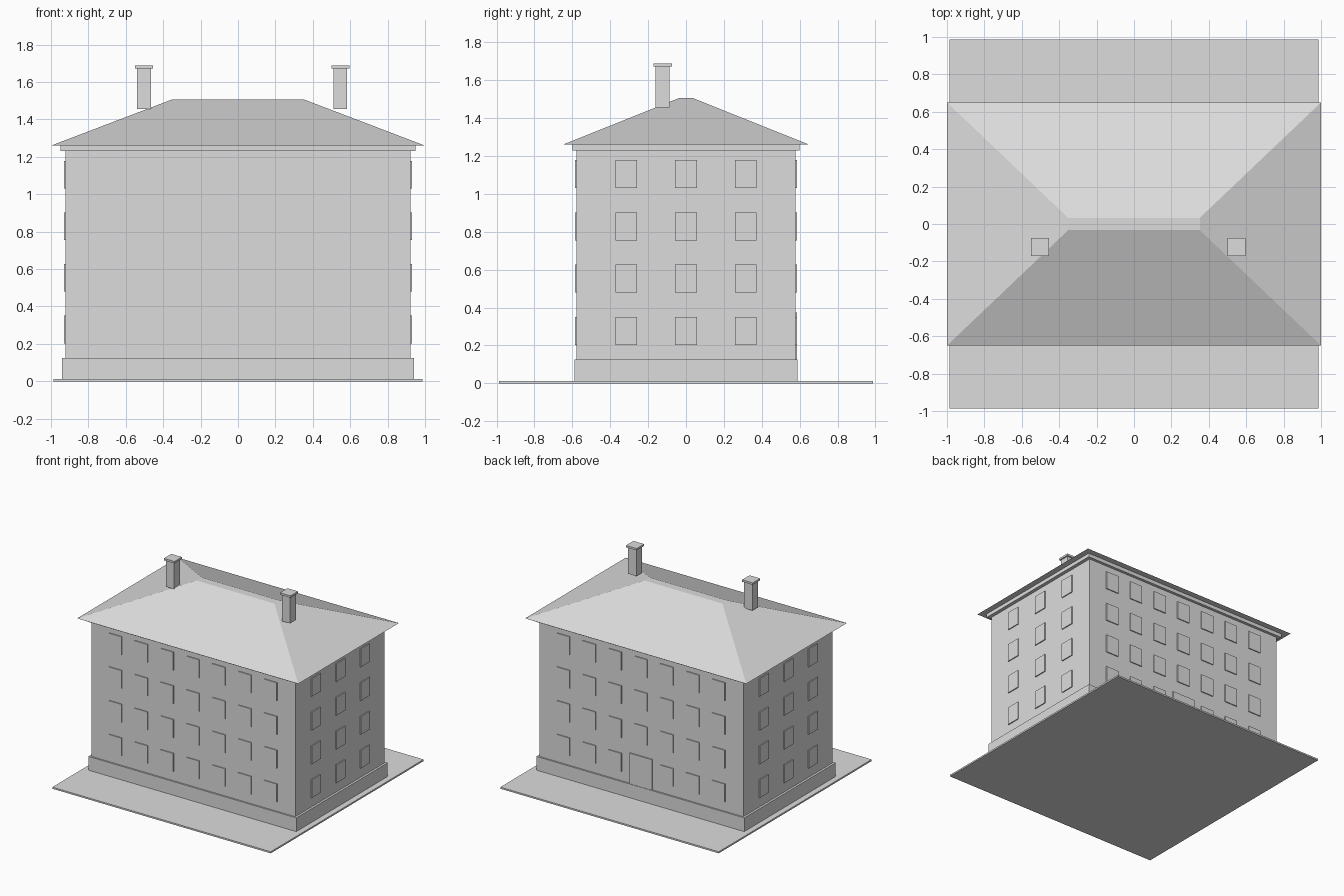
import bpy
import bmesh
from mathutils import Matrix

cube = bpy.data.objects.get("Cube")
if cube:
    bpy.data.objects.remove(cube, do_unlink=True)

# Single plaster colour
GREY = (0.72, 0.72, 0.72, 1)
plaster = bpy.data.materials.new("light grey plaster")
plaster.use_nodes = True
plaster.diffuse_color = GREY
plaster.node_tree.nodes["Principled BSDF"].inputs["Base Color"].default_value = GREY


def finish(name, bm):
    mesh = bpy.data.meshes.new(name)
    bm.to_mesh(mesh)
    bm.free()
    mesh.materials.append(plaster)
    obj = bpy.data.objects.new(name, mesh)
    bpy.context.collection.objects.link(obj)
    return obj


def add_box(bm, x, y, z0, z1, wx, wy):
    """Box centred on x, y, between two heights; returns its vertices."""
    place = Matrix.Translation((x, y, (z0 + z1) / 2)) @ Matrix.Diagonal((wx, wy, z1 - z0, 1))
    return bmesh.ops.create_cube(bm, size=1, matrix=place)["verts"]


def block(name, x, y, z0, z1, wx, wy):
    bm = bmesh.new()
    add_box(bm, x, y, z0, z1, wx, wy)
    return finish(name, bm)


# Main masses
WALL_X, WALL_Y = 0.922, 0.577
block("ground_slab", 0, 0, 0, 0.013, 1.975, 1.975)
block("plinth", 0, 0, 0.013, 0.125, 1.88, 1.18)
block("walls", 0, 0, 0.125, 1.23, 2 * WALL_X, 2 * WALL_Y)
block("cornice", 0, 0, 1.23, 1.26, 1.9, 1.2)

# Hipped roof: a slab tapered to a narrow flat ridge
bm = bmesh.new()
for v in add_box(bm, 0, 0, 1.26, 1.507, 2, 1.3):
    if v.co.z > 1.4:
        v.co.x *= 0.352
        v.co.y *= 0.051
finish("hipped_roof", bm)

# Chimneys with caps
for side, x in (("right", -0.503), ("left", 0.547)):
    block(side + "_chimney", x, -0.123, 1.455, 1.672, 0.074, 0.074)
    block(side + "_chimney_cap", x, -0.123, 1.672, 1.688, 0.096, 0.096)

# Window plates standing slightly proud of each wall
DEPTH, WIDTH, HALF_HEIGHT = 0.016, 0.115, 0.074
ROWS = [0.277 + 0.276 * i for i in range(4)]
LONG = [0.234 * i for i in range(-3, 4)]
SHORT = [0.316 * i for i in range(-1, 2)]

for name, sign in (("front_windows", -1), ("back_windows", 1)):
    bm = bmesh.new()
    for row, z in enumerate(ROWS):
        for x in LONG:
            if sign > 0 and row == 0 and x == 0:
                continue  # the door takes this bay
            add_box(bm, x, sign * WALL_Y, z - HALF_HEIGHT, z + HALF_HEIGHT, WIDTH, DEPTH)
    finish(name, bm)

for name, sign in (("right_windows", -1), ("left_windows", 1)):
    bm = bmesh.new()
    for z in ROWS:
        for y in SHORT:
            add_box(bm, sign * WALL_X, y, z - HALF_HEIGHT, z + HALF_HEIGHT, DEPTH, WIDTH)
    finish(name, bm)

# Entrance door
block("back_door", 0, WALL_Y, 0.125, 0.375, 0.205, 0.019)
